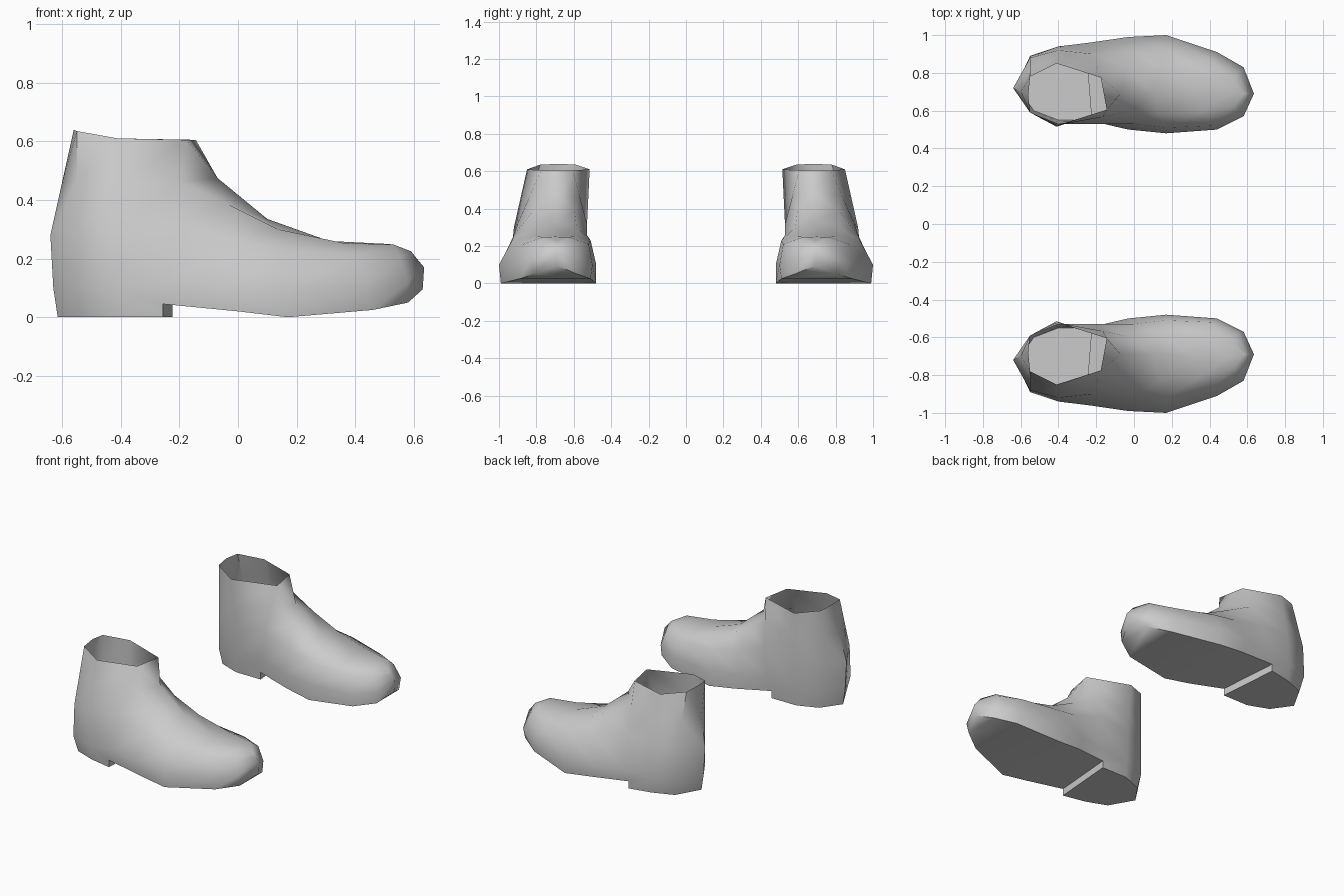
import bpy
import bmesh
from math import radians

default_cube = bpy.data.objects.get("Cube")
if default_cube:
    bpy.data.objects.remove(default_cube, do_unlink=True)

# One plain grey leather
leather = bpy.data.materials.new("grey_leather")
leather.use_nodes = True
grey = (0.6, 0.6, 0.6, 1.0)
leather.diffuse_color = grey
leather.node_tree.nodes["Principled BSDF"].inputs["Base Color"].default_value = grey

# Stations run from heel to toe as (x, inner y, outer y, z) in hundredths.
# The first and last station of each row are single points.
SOLE = [(-61.5, 72, 72, 0), (-53, 60, 87, 0), (-40, 55, 92, 0),
        (-24, 55, 95, 4.5), (0, 50, 98, 2), (17, 48, 99, 0),
        (46, 51, 89, 2.5), (58, 58, 81, 5), (63, 69, 69, 9.5)]
WELT = [(-63, 72, 72, 10), (-55, 59, 89, 10), (-40, 54, 94, 10),
        (-22, 54, 96, 12), (-3, 50, 99, 11), (17, 48, 100, 10),
        (44, 50, 91, 10), (58, 57, 83, 12), (63.5, 69, 69, 17)]
SIDE = [(-64, 72, 72, 28), (-55, 59, 88, 30), (-40, 53, 92, 30),
        (-20, 53, 90, 32), (0, 53, 92, 26), (17, 51, 93, 23),
        (41, 52, 87, 21), (55, 58, 80, 21), (61, 69, 69, 20)]
# Opening rim at the ankle, then the ridge over the instep
RIM = [(-56, 68, 68, 64), (-55, 59, 78, 63.5), (-41, 51.5, 85, 61),
       (-16, 60.5, 77.5, 60.5), (-7, 69, 69, 47.5), (10, 69, 69, 33.5),
       (31, 70, 70, 26), (51, 70, 70, 25), (59, 69, 69, 22.5)]
HEEL_FRONT = 3
LAST = len(SOLE) - 1


def rounded_row(low, high):
    """Row halfway between two rows, raised a little over the foot."""
    row = []
    for i, (a, b) in enumerate(zip(low, high)):
        x, inner, outer, z = [(p + q) / 2 for p, q in zip(a, b)]
        if HEEL_FRONT < i < LAST:
            z += 1.8
            inner, outer = inner - 1.5, outer + 1.5
        row.append((x, inner, outer, z))
    return row


def build_boot(name, direction):
    bm = bmesh.new()

    def point(station, index, side, z=None):
        x, height = station[0], station[3] if z is None else z
        if index == HEEL_FRONT:
            x += 1.6 if side == 0 else -1.6
        return bm.verts.new((x / 100, direction * station[1 + side] / 100, height / 100))

    rows = [SOLE, WELT, SIDE, rounded_row(SIDE, RIM), RIM]
    grid = [[[point(s, i, side) for i, s in enumerate(row)] for row in rows]
            for side in (0, 1)]
    heel_corner = [point(SOLE[HEEL_FRONT], HEEL_FRONT, side, 0) for side in (0, 1)]

    # Upper: both sides, from sole edge to rim and ridge
    for side in (0, 1):
        for r in range(len(rows) - 1):
            low, high = grid[side][r], grid[side][r + 1]
            for i in range(LAST):
                face = [low[i], low[i + 1], high[i + 1], high[i]]
                if r == 0 and i == HEEL_FRONT - 1:
                    face.insert(1, heel_corner[side])
                bm.faces.new(face)

    # Instep triangle below the front of the opening
    tongue = HEEL_FRONT + 1
    bm.faces.new([grid[0][-1][HEEL_FRONT], grid[1][-1][HEEL_FRONT],
                  grid[1][-1][tongue], grid[0][-1][tongue]])

    # Sole, heel underside and heel front
    inner, outer = grid[0][0], grid[1][0]
    for i in range(LAST):
        if i == HEEL_FRONT - 1:
            bm.faces.new([inner[i], heel_corner[0], heel_corner[1], outer[i]])
        else:
            bm.faces.new([inner[i], inner[i + 1], outer[i + 1], outer[i]])
    bm.faces.new([heel_corner[0], inner[HEEL_FRONT], outer[HEEL_FRONT], heel_corner[1]])

    bmesh.ops.remove_doubles(bm, verts=bm.verts, dist=0.0001)
    bmesh.ops.recalc_face_normals(bm, faces=bm.faces)
    # The underside of the heel must face down
    bm.faces.ensure_lookup_table()
    lowest = min(bm.faces, key=lambda f: f.calc_center_median().z)
    if lowest.normal.z > 0:
        bmesh.ops.reverse_faces(bm, faces=bm.faces)

    mesh = bpy.data.meshes.new(name)
    bm.to_mesh(mesh)
    bm.free()
    mesh.materials.append(leather)
    boot = bpy.data.objects.new(name, mesh)
    bpy.context.collection.objects.link(boot)
    bpy.ops.object.select_all(action="DESELECT")
    boot.select_set(True)
    bpy.context.view_layer.objects.active = boot
    bpy.ops.object.shade_smooth_by_angle(angle=radians(48))


# A mirrored pair of boots, toes toward +x
build_boot("back_boot", 1)
build_boot("front_boot", -1)
